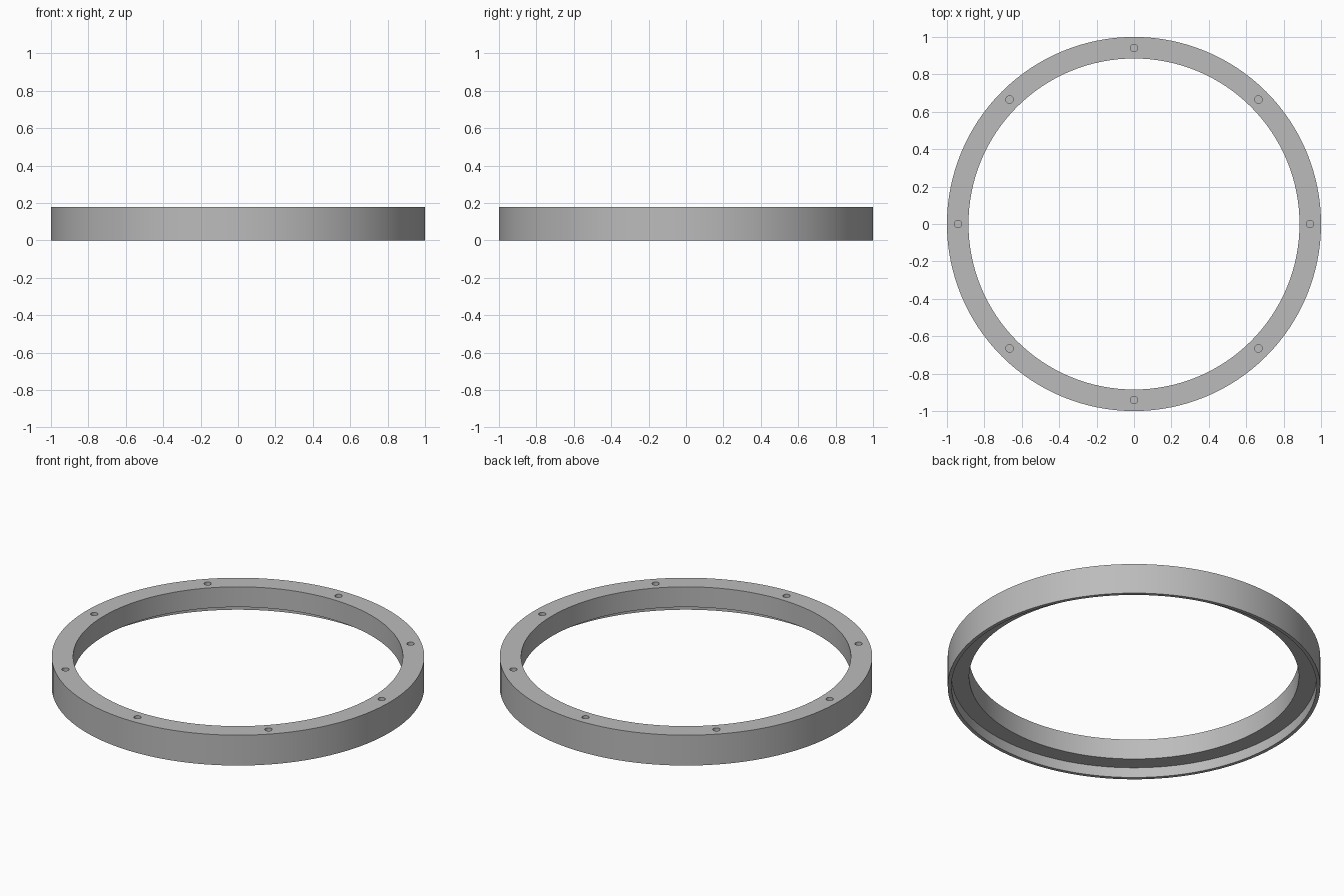
import bpy
import bmesh
from math import cos, sin, pi, radians

cube = bpy.data.objects.get("Cube")
if cube:
    bpy.data.objects.remove(cube, do_unlink=True)

SEGMENTS = 128
HEIGHT = 0.18
HOLE_DEPTH = 0.06

# Plain grey finish
grey = bpy.data.materials.new("grey")
grey.use_nodes = True
colour = (0.5, 0.5, 0.5, 1)
grey.diffuse_color = colour
grey.node_tree.nodes["Principled BSDF"].inputs["Base Color"].default_value = colour


def make_object(name, bm):
    bmesh.ops.recalc_face_normals(bm, faces=bm.faces)
    mesh = bpy.data.meshes.new(name)
    bm.to_mesh(mesh)
    bm.free()
    mesh.materials.append(grey)
    obj = bpy.data.objects.new(name, mesh)
    bpy.context.collection.objects.link(obj)
    return obj


# Ring: closed (radius, z) section with a thin skirt below, turned about z
section = [(1, 0), (1, HEIGHT), (0.885, HEIGHT), (0.885, 0.06), (0.98, 0.06), (0.98, 0)]
bm = bmesh.new()
loops = [[bm.verts.new((r * cos(a), r * sin(a), z)) for r, z in section]
         for a in (2 * pi * i / SEGMENTS for i in range(SEGMENTS))]
for i in range(SEGMENTS):
    here, there = loops[i], loops[(i + 1) % SEGMENTS]
    for j in range(len(section)):
        k = (j + 1) % len(section)
        bm.faces.new((here[j], there[j], there[k], here[k]))
ring = make_object("ring", bm)

# Eight blind screw holes in the top face
bm = bmesh.new()
for i in range(8):
    a = i * pi / 4
    hole = bmesh.ops.create_cone(bm, cap_ends=True, segments=24,
                                 radius1=0.02, radius2=0.02, depth=2 * HOLE_DEPTH)
    bmesh.ops.translate(bm, verts=hole["verts"],
                        vec=(0.941 * cos(a), 0.941 * sin(a), HEIGHT))
cutter = make_object("hole_cutter", bm)
cutter.hide_render = True

cut = ring.modifiers.new("holes", "BOOLEAN")
cut.operation = "DIFFERENCE"
cut.solver = "EXACT"
cut.object = cutter

for obj in bpy.context.selected_objects:
    obj.select_set(False)
ring.select_set(True)
bpy.context.view_layer.objects.active = ring
bpy.ops.object.modifier_apply(modifier=cut.name)
bpy.data.objects.remove(cutter, do_unlink=True)
bpy.ops.object.shade_smooth_by_angle(angle=radians(30))
